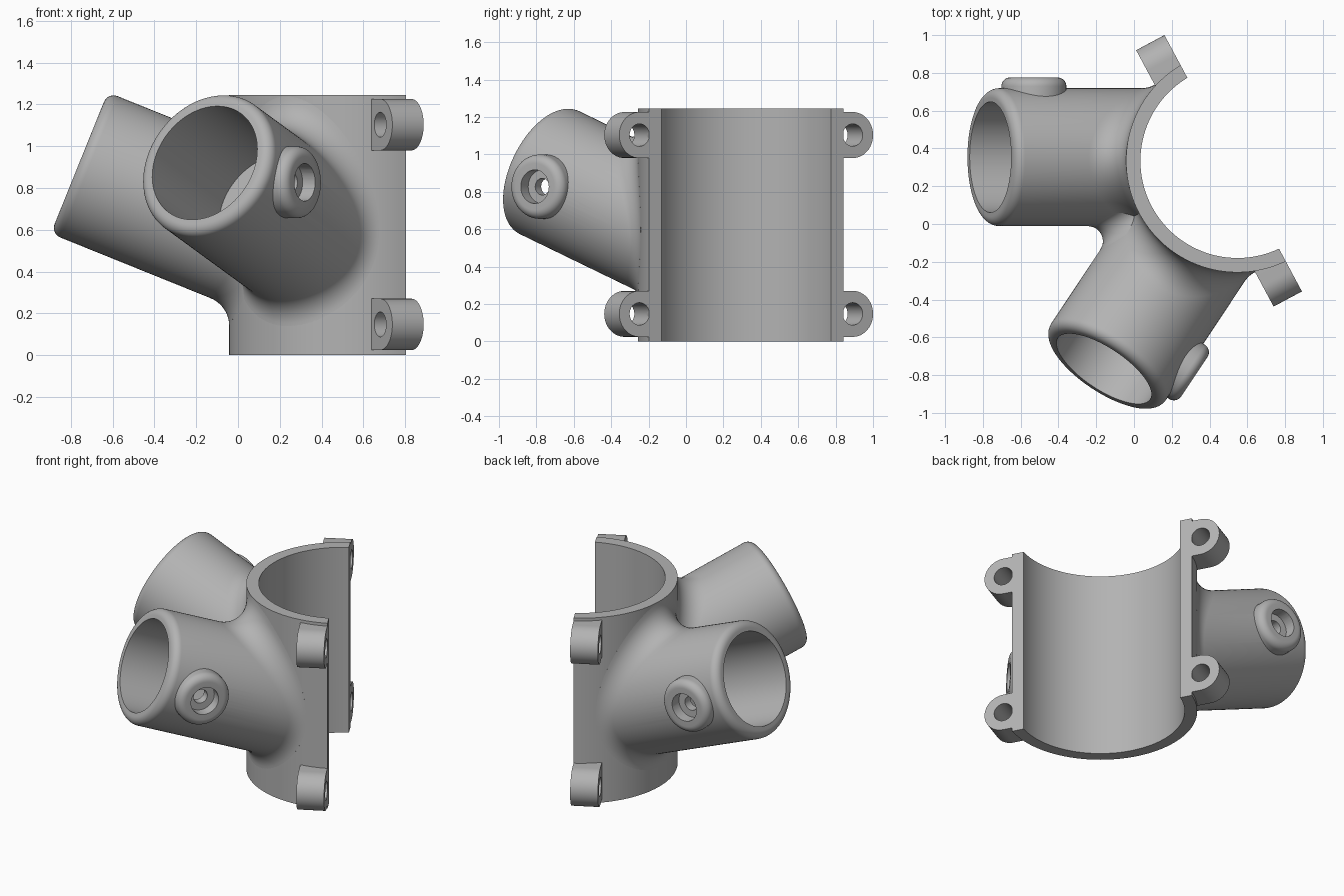
import bpy, bmesh, math
from math import cos, sin, pi, radians, sqrt
from mathutils import Vector, Matrix

cube = bpy.data.objects.get("Cube")
if cube:
    bpy.data.objects.remove(cube)

# Main dimensions, measured from the clamp axis
CENTRE = Vector((0.548, 0.334, 0))
BORE, OUTER, HEIGHT, GAP = 0.514, 0.59, 1.245, 0.026
TUBE_R, HOLE_R, TILT, LIP = 0.365, 0.293, radians(22), 0.05
BLEND, CROTCH = 0.145, 0.08

facing = radians(208.2)
N = Vector((cos(facing), sin(facing), 0))      # clamp symmetry direction
M = Vector((-sin(facing), cos(facing), 0))     # along the joint plane
Z = Vector((0, 0, 1))
MIRROR = Matrix([[(i == j) - 2 * M[i] * M[j] for j in range(3)] for i in range(3)])

AXIS = Vector((-cos(TILT), 0, sin(TILT)))
UP = Vector((sin(TILT), 0, cos(TILT)))
SIDE = Vector((0, 1, 0))
END = Vector((-1.308, 0.02, 0.92))             # centre of tube mouth

grey = bpy.data.materials.new("grey plastic")
grey.use_nodes = True
grey.diffuse_color = (0.45, 0.45, 0.45, 1)
grey.node_tree.nodes["Principled BSDF"].inputs["Base Color"].default_value = (0.45, 0.45, 0.45, 1)


def finish(name, bm):
    bmesh.ops.remove_doubles(bm, verts=bm.verts, dist=1e-5)
    bmesh.ops.recalc_face_normals(bm, faces=bm.faces)
    mesh = bpy.data.meshes.new(name)
    bm.to_mesh(mesh)
    bm.free()
    mesh.materials.append(grey)
    ob = bpy.data.objects.new(name, mesh)
    ob.location = CENTRE
    bpy.context.collection.objects.link(ob)
    return ob


def loft(name, columns, around=True, closed_profile=False):
    """Skin a row of profiles that all have the same number of points."""
    bm = bmesh.new()
    cols = [[bm.verts.new(p) for p in c] for c in columns]
    n, k = len(cols), len(cols[0])
    for i in range(n if around else n - 1):
        a, b = cols[i], cols[(i + 1) % n]
        for j in range(k if closed_profile else k - 1):
            bm.faces.new((a[j], b[j], b[(j + 1) % k], a[(j + 1) % k]))
    if closed_profile and not around:
        bm.faces.new(cols[0])
        bm.faces.new(cols[-1])
    return finish(name, bm)


def lathe(name, base, axis, u, v, profile, steps=48):
    ring = [2 * pi * i / steps for i in range(steps)]
    return loft(name, [[base + axis * h + (u * cos(a) + v * sin(a)) * r
                        for r, h in profile] for a in ring])


def prism(name, outline, depth):
    bm = bmesh.new()
    face = bm.faces.new([bm.verts.new(p) for p in outline])
    top = bmesh.ops.extrude_face_region(bm, geom=[face])["geom"]
    bmesh.ops.translate(bm, vec=depth, verts=[g for g in top if isinstance(g, bmesh.types.BMVert)])
    return finish(name, bm)


def cut(ob, cutter):
    mod = ob.modifiers.new("bore", "BOOLEAN")
    mod.operation, mod.solver, mod.object = "DIFFERENCE", "EXACT", cutter
    bpy.context.view_layer.objects.active = ob
    bpy.ops.object.modifier_apply(modifier=mod.name)


def discard(ob):
    bpy.data.objects.remove(ob)


def mirrored(ob, name):
    twin = ob.copy()
    twin.data = ob.data.copy()
    twin.name = name
    twin.data.transform(MIRROR.to_4x4())
    twin.data.flip_normals()
    bpy.context.collection.objects.link(twin)
    return twin


# Half-round clamp shell
def arc(r, steps=64):
    half = math.acos(GAP / r)
    return [(N * cos(a) + M * sin(a)) * r
            for a in (half * (2 * i / steps - 1) for i in range(steps + 1))]


parts = [prism("clamp_shell", arc(OUTER) + arc(BORE)[::-1], Z * HEIGHT)]

# Bolt lugs at the corners of the clamp
LUG_R, LUG_T, LUG_DEPTH = 0.123, 0.647, 0.17
for level, z in (("lower", 0.147), ("upper", 1.103)):
    hub = N * GAP + M * LUG_T + Z * z
    root = M * (0.53 - LUG_T)
    outline = [hub + root - Z * LUG_R]
    outline += [hub + (M * cos(a) + Z * sin(a)) * LUG_R
                for a in (pi * (i / 24 - 0.5) for i in range(25))]
    outline.append(hub + root + Z * LUG_R)
    lug = prism(level + "_right_lug", outline, N * LUG_DEPTH)
    drill = lathe("drill", hub, N, M, Z, [(0, -0.1), (0.06, -0.1), (0.06, 0.3), (0, 0.3)], 32)
    cut(lug, drill)
    discard(drill)
    parts += [lug, mirrored(lug, level + "_left_lug")]


# Angled socket tube with a rounded lip and a rolling blend into the clamp
def radial(a):
    return UP * cos(a) + SIDE * sin(a)


def socket_profile(a):
    rad = radial(a)
    start = END + rad * (TUBE_R + BLEND)
    reach = sqrt((OUTER + BLEND) ** 2 - start.y ** 2)
    ball = start - AXIS * ((-reach - start.x) / cos(TILT))
    wall = Vector((ball.x, ball.y, 0)).normalized()
    pts = [END + AXIS * ((0.62 + END.x) / cos(TILT)), ball - wall * (BLEND + 0.04)]
    pts += [ball - wall.slerp(rad, i / 10) * BLEND for i in range(11)]
    for i in range(9):
        t = pi / 2 * i / 8
        pts.append(END + rad * (TUBE_R - LIP + LIP * cos(t)) + AXIS * (LIP * sin(t) - LIP))
    pts += [END + rad * HOLE_R, END + rad * HOLE_R - AXIS * 0.62, END - AXIS * 0.62]
    return pts


tube = loft("back_socket", [socket_profile(2 * pi * i / 96) for i in range(96)])

# Screw boss on the outer side of the socket
seat = END - AXIS * 0.248
rim = [(0.125 + 0.047 * cos(t), 0.375 + 0.047 * sin(t)) for t in (pi / 2 * i / 8 for i in range(9))]
boss = lathe("back_boss", seat, SIDE, AXIS, UP, [(0, 0.31), (0.172, 0.31)] + rim + [(0, 0.422)])
drill = lathe("drill", seat, SIDE, AXIS, UP,
              [(0, 0.2), (0.045, 0.2), (0.045, 0.35), (0.09, 0.35), (0.09, 0.5), (0, 0.5)])
for ob in (tube, boss):
    cut(ob, drill)
discard(drill)
parts += [tube, boss, mirrored(tube, "front_socket"), mirrored(boss, "front_boss")]

# Rounded web in the crotch between the two sockets
web = []
for i in range(181):
    rad = radial(pi + pi * i / 180)
    start = END + rad * (TUBE_R + CROTCH)
    slide = start.dot(M) / AXIS.dot(M)
    ball = start - AXIS * slide
    if ball.dot(N) > OUTER + 0.03 and slide > LIP:
        other = MIRROR @ rad
        col = [ball - rad.slerp(other, j / 10) * CROTCH for j in range(11)]
        col.append(ball - (rad + other).normalized() * CROTCH * 1.6)
        web.append(col)
if len(web) > 1:
    parts.append(loft("socket_web", web, around=False, closed_profile=True))

# Smooth shading with crisp edges
bpy.ops.object.select_all(action="DESELECT")
for ob in parts:
    ob.select_set(True)
bpy.context.view_layer.objects.active = parts[0]
bpy.ops.object.shade_smooth_by_angle(angle=radians(30))
